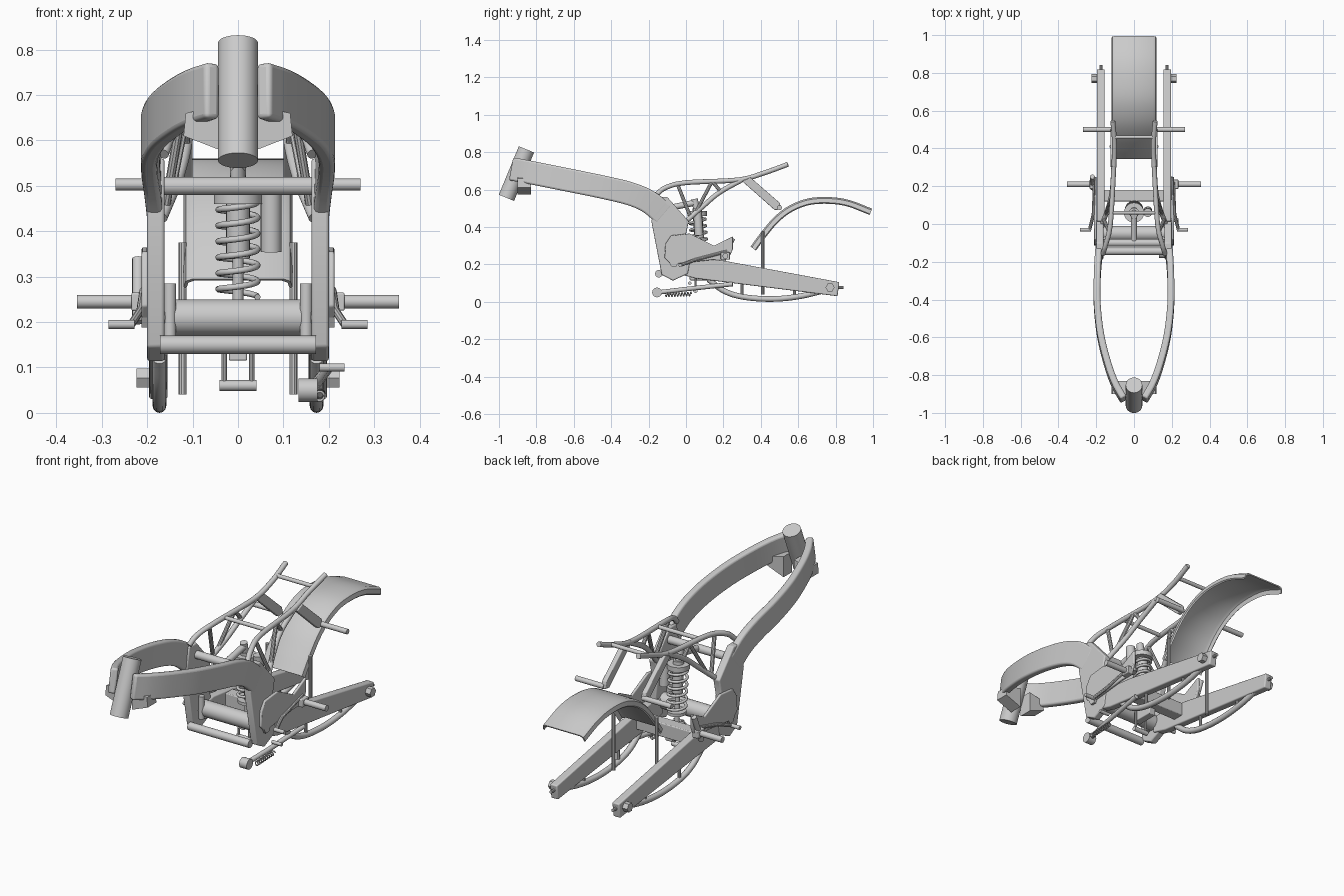
import bpy, bmesh, math
from mathutils import Vector

old = bpy.data.objects.get("Cube")
if old:
    bpy.data.objects.remove(old, do_unlink=True)

steel = bpy.data.materials.new("bare steel grey")
steel.use_nodes = True
GREY = (0.6, 0.6, 0.6, 1)
steel.diffuse_color = GREY
steel.node_tree.nodes["Principled BSDF"].inputs["Base Color"].default_value = GREY


def finish(name, bm, bevel=0.0):
    bmesh.ops.recalc_face_normals(bm, faces=bm.faces[:])
    mesh = bpy.data.meshes.new(name)
    bm.to_mesh(mesh)
    bm.free()
    mesh.materials.append(steel)
    ob = bpy.data.objects.new(name, mesh)
    bpy.context.collection.objects.link(ob)
    if bevel:
        mod = ob.modifiers.new("Bevel", "BEVEL")
        mod.width, mod.segments, mod.limit_method = bevel, 3, "ANGLE"
    bpy.ops.object.select_all(action="DESELECT")
    ob.select_set(True)
    bpy.context.view_layer.objects.active = ob
    bpy.ops.object.shade_smooth_by_angle(angle=math.radians(35))
    return ob


def smooth_path(points, steps=6):
    """Catmull-Rom interpolation through the points."""
    p = [Vector(q) for q in points]
    p = [2 * p[0] - p[1]] + p + [2 * p[-1] - p[-2]]
    out = []
    for a, b, c, d in zip(p, p[1:], p[2:], p[3:]):
        for i in range(steps):
            t = i / steps
            out.append(0.5 * (2 * b + (c - a) * t + (2 * a - 5 * b + 4 * c - d) * t * t
                              + (3 * b - a - 3 * c + d) * t ** 3))
    return out + [p[-2]]


def sweep(name, path, section, bevel=0.0, closed=True):
    """Sweep a (side, up) section along a path, with up kept in the side plane."""
    bm = bmesh.new()
    rings = []
    for i, p in enumerate(path):
        t = (path[min(i + 1, len(path) - 1)] - path[max(i - 1, 0)]).normalized()
        up = Vector((0, -t.z, t.y))
        up = up.normalized() if up.length > 0.05 else Vector((0, 0, 1))
        up = (up - t * up.dot(t)).normalized()
        side = t.cross(up)
        rings.append([bm.verts.new(p + side * a + up * b) for a, b in section])
    n = len(section)
    for r, q in zip(rings, rings[1:]):
        for j in range(n if closed else n - 1):
            k = (j + 1) % n
            bm.faces.new((r[j], r[k], q[k], q[j]))
    if closed:
        bm.faces.new(rings[0])
        bm.faces.new(rings[-1])
    return finish(name, bm, bevel)


def tube(name, points, r, sides=16, curved=False):
    path = smooth_path(points) if curved else [Vector(p) for p in points]
    ring = [(r * math.cos(math.tau * i / sides), r * math.sin(math.tau * i / sides))
            for i in range(sides)]
    return sweep(name, path, ring)


def plate(name, outline, x0, x1, bevel=0.004):
    """Extrude a (y, z) outline between two x positions."""
    bm = bmesh.new()
    face = bm.faces.new([bm.verts.new((x0, y, z)) for y, z in outline])
    ext = bmesh.ops.extrude_face_region(bm, geom=[face])
    verts = [v for v in ext["geom"] if isinstance(v, bmesh.types.BMVert)]
    bmesh.ops.translate(bm, verts=verts, vec=(x1 - x0, 0, 0))
    return finish(name, bm, bevel)


def box(name, x0, x1, y0, y1, z0, z1):
    return plate(name, [(y0, z0), (y1, z0), (y1, z1), (y0, z1)], x0, x1)


def crossbar(name, half, y, z, r):
    return tube(name, [(-half, y, z), (half, y, z)], r, 24)


def helix(name, start, end, r, wire, turns, per_turn=18):
    start, end = Vector(start), Vector(end)
    axis = (end - start).normalized()
    u = Vector((1, 0, 0))
    v = axis.cross(u)
    n = int(turns * per_turn)
    pts = [start.lerp(end, i / n) + r * (u * math.cos(math.tau * i / per_turn)
           + v * math.sin(math.tau * i / per_turn)) for i in range(n + 1)]
    curve = bpy.data.curves.new(name, "CURVE")
    curve.dimensions, curve.bevel_depth, curve.bevel_resolution = "3D", wire, 2
    curve.use_fill_caps = True
    line = curve.splines.new("POLY")
    line.points.add(n)
    for point, p in zip(line.points, pts):
        point.co = (*p, 1)
    curve.materials.append(steel)
    bpy.context.collection.objects.link(bpy.data.objects.new(name, curve))


# Steering head
tube("head_tube", [(0, -0.96, 0.556), (0, -0.853, 0.815)], 0.044, 32)

for s, label in ((1, "left"), (-1, "right")):
    def m(points):
        return [(s * x, y, z) for x, y, z in points]

    # Main spar, pivot plate and head gusset
    spar = [(0.055, -0.93, 0.71), (0.1, -0.85, 0.695), (0.137, -0.75, 0.675),
            (0.175, -0.6, 0.645), (0.194, -0.44, 0.612), (0.195, -0.3, 0.578),
            (0.19, -0.2, 0.535), (0.182, -0.115, 0.465)]
    sweep(label + "_main_spar", smooth_path(m(spar)),
          [(-0.018, -0.062), (0.018, -0.062), (0.018, 0.062), (-0.018, 0.062)], 0.01)
    plate(label + "_pivot_plate",
          [(-0.16, 0.56), (-0.1, 0.56), (0.015, 0.43), (-0.005, 0.34), (0.02, 0.21),
           (0.01, 0.15), (-0.07, 0.113), (-0.13, 0.145), (-0.185, 0.43)],
          s * 0.162, s * 0.2, 0.006)
    bm = bmesh.new()
    rows = [[bm.verts.new((s * x, y, z)) for x, z in
             ((0.03, 0.575), (0.12, 0.61), (0.115, 0.66), (0.03, 0.68))] for y in (-0.9, -0.83)]
    for i in range(4):
        j = (i + 1) % 4
        bm.faces.new((rows[0][i], rows[0][j], rows[1][j], rows[1][i]))
    for row in rows:
        bm.faces.new(row)
    finish(label + "_head_gusset", bm)

    # Footrest hanger, peg and pedal
    plate(label + "_footrest_hanger",
          [(-0.11, 0.31), (-0.08, 0.355), (0.02, 0.365), (0.15, 0.3), (0.19, 0.32),
           (0.25, 0.35), (0.25, 0.28), (0.225, 0.225), (0.15, 0.225), (-0.08, 0.2),
           (-0.115, 0.235)], s * 0.198, s * 0.212)
    tube(label + "_footpeg", m([(0.205, 0.21, 0.245), (0.355, 0.21, 0.245)]), 0.015)
    box(label + "_footpeg_clamp", s * 0.2, s * 0.235, 0.185, 0.235, 0.225, 0.265)
    tube(label + "_pedal_arm", m([(0.208, 0.22, 0.27), (0.215, 0.05, 0.225),
                                  (0.235, -0.03, 0.195)]), 0.009, 10)
    tube(label + "_pedal_tip", m([(0.228, -0.03, 0.195), (0.285, -0.03, 0.195)]), 0.01)
    tube(label + "_pivot_bolt", m([(0.19, -0.065, 0.21), (0.212, -0.065, 0.21)]), 0.025, 6)

    # Swingarm beam, truss tube and axle hardware
    plate(label + "_swingarm",
          [(-0.04, 0.15), (0.05, 0.125), (0.81, 0.03), (0.82, 0.105), (0.2, 0.22),
           (0.03, 0.24), (-0.04, 0.23)], s * 0.155, s * 0.196, 0.006)
    tube(label + "_swingarm_truss",
         m([(0.173, 0.12, 0.12), (0.173, 0.2, 0.06), (0.173, 0.3, 0.027),
            (0.173, 0.45, 0.015), (0.173, 0.6, 0.028), (0.173, 0.76, 0.065)]), 0.015, 12, True)
    for y in (0.3, 0.58):
        tube(label + "_truss_post", m([(0.173, y, 0.022), (0.173, y, 0.1)]), 0.008, 10)
    tube(label + "_axle_nut", m([(0.19, 0.77, 0.077), (0.224, 0.77, 0.077)]), 0.024, 6)
    tube(label + "_chain_adjuster", m([(0.175, 0.8, 0.077), (0.175, 0.842, 0.077)]), 0.008, 10)

    # Seat subframe
    tube(label + "_seat_rail",
         m([(0.165, -0.16, 0.57), (0.15, -0.11, 0.61), (0.125, 0, 0.637),
            (0.108, 0.28, 0.652), (0.103, 0.42, 0.69), (0.112, 0.545, 0.735)]), 0.013, 12, True)
    tube(label + "_lower_rail",
         m([(0.168, 0, 0.43), (0.135, 0.09, 0.51), (0.115, 0.18, 0.585),
            (0.107, 0.31, 0.658)]), 0.013, 12, True)
    for a, b in (((0.13, -0.045, 0.628), (0.16, 0.025, 0.45)),
                 ((0.15, 0.05, 0.475), (0.117, 0.14, 0.645)),
                 ((0.117, 0.14, 0.645), (0.115, 0.185, 0.59))):
        tube(label + "_subframe_brace", m([a, b]), 0.01, 10)
    plate(label + "_rear_peg_bracket",
          [(0.3, 0.645), (0.345, 0.665), (0.5, 0.53), (0.51, 0.495), (0.475, 0.49)],
          s * 0.1, s * 0.125)
    tube(label + "_rear_peg", m([(0.11, 0.5, 0.503), (0.27, 0.5, 0.503)]), 0.013)
    tube(label + "_fender_strut", m([(0.122, 0.41, 0.04), (0.122, 0.41, 0.375)]), 0.009, 10)
    tube(label + "_linkage_rod", m([(0.03, 0.05, 0.06), (0.03, 0.05, 0.18)]), 0.006, 10)
    tube(label + "_pivot_lug", m([(0.15, -0.08, 0.17), (0.15, -0.08, 0.285)]), 0.014)

# Cross members
crossbar("upper_cross_tube", 0.18, -0.1, 0.5, 0.02)
crossbar("swingarm_pivot_tube", 0.165, -0.05, 0.21, 0.04)
crossbar("lower_cross_tube", 0.172, -0.145, 0.15, 0.02)
crossbar("seat_rear_crossbar", 0.105, 0.46, 0.706, 0.01)
crossbar("seat_front_crossbar", 0.12, 0.06, 0.64, 0.01)
box("swingarm_brace", -0.16, 0.16, 0.12, 0.18, 0.15, 0.22)
crossbar("linkage_bar", 0.041, 0.05, 0.06, 0.012)
box("linkage_block", -0.02, 0.02, 0.02, 0.14, 0.115, 0.17)

# Rear shock
tube("shock_rod", [(0, 0.075, 0.16), (0, 0.065, 0.4)], 0.012)
tube("shock_body", [(0, 0.07, 0.34), (0, 0.06, 0.5)], 0.026, 24)
tube("shock_top_collar", [(0, 0.06, 0.46), (0, 0.06, 0.485)], 0.053, 32)
tube("shock_lower_collar", [(0, 0.075, 0.235), (0, 0.075, 0.25)], 0.045, 32)
tube("shock_top_mount", [(0, 0.06, 0.48), (0, 0.045, 0.55)], 0.018)
tube("shock_mount_arm", [(0, -0.1, 0.5), (0, 0.05, 0.53)], 0.016)
tube("shock_reservoir", [(0.073, 0.07, 0.355), (0.073, 0.06, 0.5)], 0.023, 24)
helix("shock_spring", (0, 0.075, 0.255), (0, 0.06, 0.465), 0.043, 0.007, 6)

# Rear fender with turned-down edges
arc = [(0, 0.345, 0.295), (0, 0.4, 0.37), (0, 0.47, 0.452), (0, 0.55, 0.513),
       (0, 0.65, 0.552), (0, 0.76, 0.56), (0, 0.87, 0.545), (0, 0.995, 0.498)]
outer = [(-0.12, -0.03), (-0.115, -0.008), (-0.1, 0), (0.1, 0), (0.115, -0.008), (0.12, -0.03)]
inner = [(a * 0.95, b - 0.006) for a, b in reversed(outer)]
sweep("rear_fender", smooth_path(arc), outer + inner)

# Side stand and brake cylinder
tube("stand_leg", [(0.155, -0.15, 0.05), (0.175, 0, 0.068), (0.195, 0.25, 0.095)], 0.012, 12)
tube("stand_foot", [(0.133, -0.155, 0.05), (0.175, -0.155, 0.05)], 0.026, 20)
tube("stand_peg", [(0.18, 0.02, 0.1), (0.235, 0.02, 0.1)], 0.009, 12)
helix("stand_spring", (0.18, -0.11, 0.037), (0.18, 0.03, 0.042), 0.01, 0.003, 9, 10)
tube("brake_cylinder", [(-0.22, 0.19, 0.2), (-0.22, 0.25, 0.34)], 0.013)
